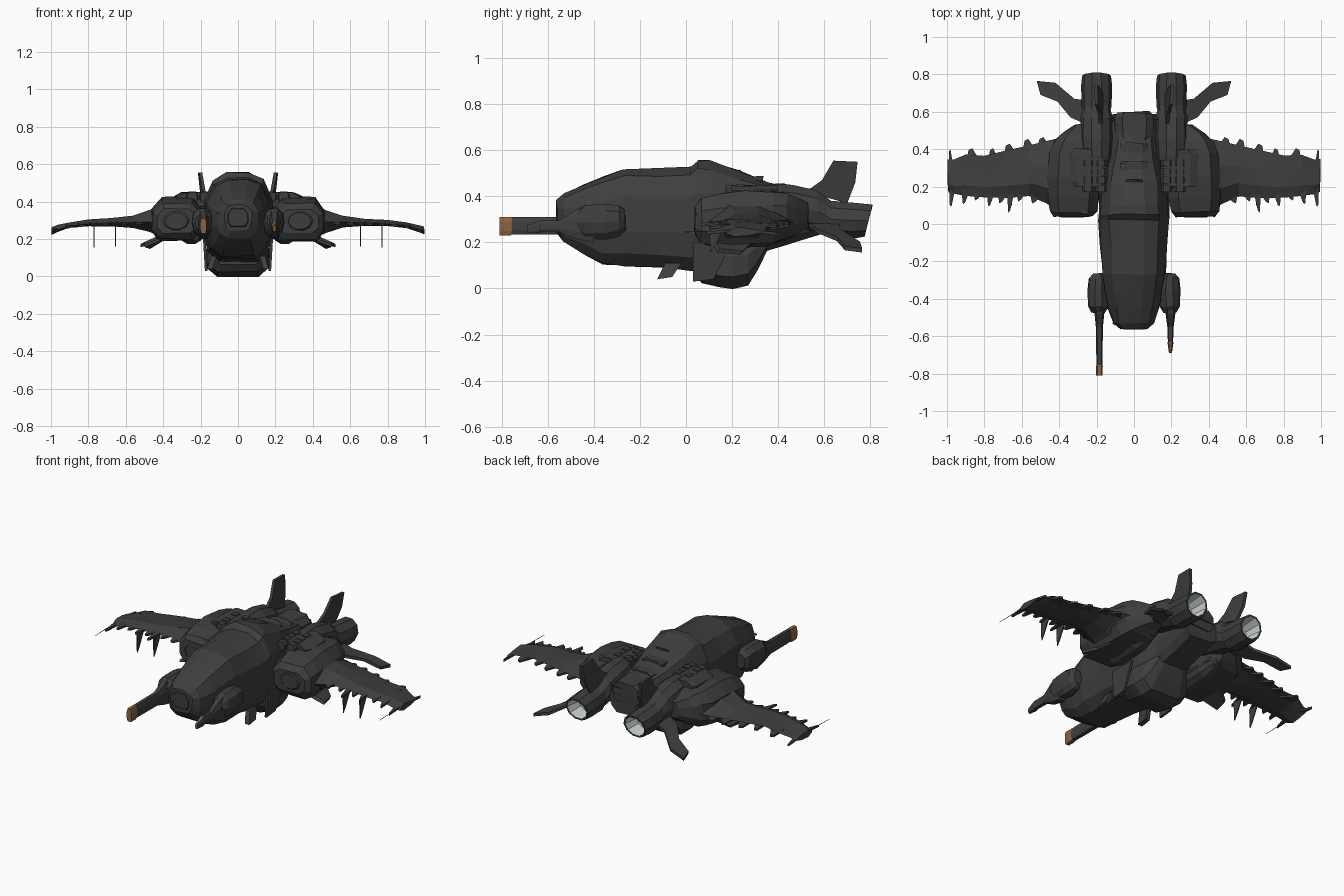
import bpy, bmesh, math, random
from mathutils import Vector

random.seed(4)


def mat(name, rgb):
    m = bpy.data.materials.new(name)
    m.diffuse_color = (*rgb, 1)
    return m


HULL = mat("dark_hull_grey", (0.048, 0.048, 0.048))
BROWN = mat("burnt_brown", (0.25, 0.125, 0.055))
PALE = mat("pale_exhaust", (0.62, 0.67, 0.67))


def finish(name, bm, mats=(HULL,)):
    bmesh.ops.recalc_face_normals(bm, faces=bm.faces)
    me = bpy.data.meshes.new(name)
    bm.to_mesh(me)
    bm.free()
    for m in mats:
        me.materials.append(m)
    ob = bpy.data.objects.new(name, me)
    bpy.context.collection.objects.link(ob)
    return ob


def skin(name, rings, mats=(HULL,), rule=None, jitter=0.0):
    """Skin a list of equal-length point rings and cap both ends; rule(ring, side) picks the colour."""
    bm = bmesh.new()
    vs = [[bm.verts.new(Vector(p) + Vector([random.uniform(-jitter, jitter) for _ in range(3)]))
           for p in r] for r in rings]
    n = len(vs[0])
    for k, (a, b) in enumerate(zip(vs, vs[1:])):
        for i in range(n):
            f = bm.faces.new((a[i], a[(i + 1) % n], b[(i + 1) % n], b[i]))
            f.material_index = rule(k, i) if rule else 0
    bm.faces.new(vs[0])
    bm.faces.new(vs[-1]).material_index = rule(len(vs) - 2, 7) if rule else 0
    return finish(name, bm, mats)


HULL_SHAPE = [(.3, 1), (.7, .92), (.97, .7), (1, .35), (.86, .13), (.55, 0)]
ROUND = [(math.sin(a), .5 + .5 * math.cos(a)) for a in [math.pi * (i + .5) / 5 for i in range(5)]]
BOXY = [(.62, 1), (1, .72), (1, .25), (.7, 0)]


def loft(name, secs, shape, cx=0.0, **kw):
    """Sections along y: (y, bottom z, top z, half width, optional x shift, optional slant)."""
    rings = []
    for y, z0, z1, w, *more in secs:
        dx, slant = (more + [0, 0])[:2]
        half = [(w * u, y + slant * (v - 1), z0 + (z1 - z0) * v) for u, v in shape]
        ring = half + [(-u, yy, z) for u, yy, z in reversed(half)]
        rings.append([(cx + dx + u, yy, z) for u, yy, z in ring])
    return skin(name, rings, **kw)


def plate(name, pts, offset, **kw):
    """Thin solid from a polygon and a thickness vector."""
    o = Vector(offset) / 2
    return skin(name, [[Vector(p) - o for p in pts], [Vector(p) + o for p in pts]], **kw)


def box(name, c, size, **kw):
    x, y, z = c
    a, b, d = (s / 2 for s in size)
    return loft(name, [(y - b, z - d, z + d, a * .85), (y - b * .7, z - d, z + d, a),
                       (y + b * .7, z - d, z + d, a), (y + b, z - d, z + d, a * .85)], BOXY, x, **kw)


# Fuselage with blunt nose and humped back
loft("fuselage", [
    (-.56, .245, .385, .075), (-.53, .205, .41, .11), (-.44, .15, .455, .14),
    (-.36, .108, .485, .155), (-.27, .10, .52, .17), (-.12, .095, .52, .178),
    (.02, .08, .525, .19), (.05, .08, .555, .19), (.10, .08, .553, .185),
    (.23, .10, .51, .17), (.35, .165, .46, .14), (.45, .19, .44, .125),
    (.585, .24, .40, .12)], HULL_SHAPE, jitter=.005)
loft("nose_plate", [(-.565, .27, .36, .05), (-.55, .26, .375, .065)], BOXY)

# Belly pod and tail block
loft("belly_pod", [(.04, .06, .2, .14), (.07, .025, .2, .16), (.15, .006, .2, .168),
                   (.20, 0, .2, .17), (.27, .015, .2, .155), (.31, .08, .22, .13),
                   (.35, .16, .25, .1)], [(.8, 1), (1, .7), (1, .25), (.65, 0)], jitter=.003)
box("tail_block", (0, .52, .37), (.2, .15, .13), jitter=.006)
plate("tail_arch", [(-.13, .55, .36), (-.08, .595, .38), (.08, .605, .38), (.13, .56, .36)], (0, 0, .04))
for i, y in enumerate((.2, .3, .4)):
    box("spine_panel", (0, y, .49 - .03 * i), (.15, .07, .05), jitter=.004)

# Thin burnt streaks on the nose cheek and the shoulder front
plate("nose_streak", [(-.115, -.53, .335), (-.098, -.541, .337), (-.098, -.541, .345),
                      (-.115, -.53, .343)], (.003, .006, 0), mats=(BROWN,))
plate("shoulder_streak", [(-.28, .06, .384), (-.245, .06, .386), (-.245, .06, .393),
                          (-.28, .06, .391)], (0, .008, 0), mats=(BROWN,))

# Nose guns: left barrel is longer with a burnt muzzle, right is burnt on its top and inner side
for x, tip, t, burn in ((-.185, -.81, .016, .055), (.195, -.69, .014, .06)):
    s = 1 if x > 0 else -1
    left = x < 0
    z0, z1 = (.235, .31) if left else (.245, .295)
    loft("nose_gun", [(-.40, .2, .36, .03), (-.48, .215, .34, .026), (-.55, z0, z1, t + .003),
                      (tip + burn, z0, z1, t), (tip + burn - .005, z0 - .005, z1, t + .002),
                      (tip, z0 - .005, z1 if left else z1 - .022, t + .001 if left else .008)],
         BOXY, x, mats=(HULL, BROWN),
         rule=(lambda k, i: int(k >= 3)) if left else (lambda k, i: int(k >= 3 and i in (6, 7))))
    # Gun mount blister
    loft("gun_blister", [(-.475, .24, .34, .035), (-.44, .21, .365, .055), (-.35, .205, .37, .062),
                         (-.29, .225, .365, .055), (-.265, .25, .34, .03)], ROUND, s * .19,
         jitter=.004)

WING = [(.40, .06, .46, .20, .39), (.47, .11, .445, .235, .355), (.56, .15, .42, .26, .325),
        (.68, .14, .395, .27, .31), (.80, .14, .365, .27, .302), (.90, .15, .37, .26, .29),
        (.965, .16, .345, .235, .275), (.995, .17, .345, .225, .265)]
FRONT_TEETH = [(.52, .11, .05), (.60, .12, .04), (.66, .06, .025), (.70, .11, .04), (.765, .095, .03),
               (.83, .125, .04), (.90, .105, .03), (.972, .09, .02)]
REAR_TEETH = [(.48, .455, .05), (.56, .445, .05), (.66, .42, .05), (.75, .395, .04),
              (.86, .395, .05), (.98, .39, .016)]


def wing_at(x):
    """Interpolated wing section at distance x."""
    for a, b in zip(WING, WING[1:]):
        if a[0] <= x <= b[0]:
            t = (x - a[0]) / (b[0] - a[0])
            return [p + (q - p) * t for p, q in zip(a, b)]
    return WING[-1]


for s in (1, -1):
    # Wing
    rings = []
    for x, y0, y1, z0, z1 in WING:
        c, m = y1 - y0, z0 + (z1 - z0) * .5
        rings.append([(s * x, y0, m - .004), (s * x, y0 + .25 * c, z1), (s * x, y0 + .6 * c, z1 - .005),
                      (s * x, y1, m + .004), (s * x, y0 + .6 * c, z0 + .004), (s * x, y0 + .25 * c, z0)])
    skin("wing", rings, jitter=.003)
    # Torn feather-like edge plates
    for teeth, front in ((FRONT_TEETH, True), (REAR_TEETH, False)):
        for x, y, w in teeth:
            _, y0, y1, z0, z1 = wing_at(x)
            z = (z0 + z1) / 2
            base = y0 + .05 if front else y1 - .05
            plate("wing_edge_feather",
                  [(s * (x - w), base, z), (s * min(x + w * .8, .995), base, z),
                   (s * (x + w * .5), y, z - .012), (s * (x + w * .1), y + .01, z - .012)],
                  (0, 0, .012))
    # Wing tip aerial
    plate("tip_aerial", [(s * .984, -.01, .245), (s * .986, .2, .25), (s * .982, .2, .25)], (0, 0, .003))
    # Hanging pylons
    for x, z in ((.655, .16), (.77, .155)):
        plate("pylon", [(s * x, .1, .275), (s * x, .17, .275), (s * x, .125, z + .03),
                        (s * x, .105, z)], (.006, 0, 0))
    plate("under_fin", [(s * .38, .12, .21), (s * .38, .3, .21), (s * .47, .24, .155),
                        (s * .50, .14, .165)], (0, .012, .016))

    # Shoulder nacelle with intake and lower duct
    loft("shoulder_nacelle", [
        (.04, .23, .36, .105), (.065, .20, .39, .128), (.14, .19, .41, .138),
        (.25, .19, .425, .138), (.38, .2, .42, .125), (.44, .215, .41, .115, -s * .015),
        (.485, .24, .39, .085, -s * .03), (.53, .27, .37, .05, -s * .06)],
        BOXY, s * .325, jitter=.005)
    loft("intake_lip", [(.035, .25, .34, .06), (.05, .235, .36, .08)], ROUND, s * .33)
    loft("lower_duct", [(.08, .19, .25, .05), (.14, .17, .28, .065), (.34, .18, .28, .06),
                        (.46, .22, .28, .035)], ROUND, s * .25)
    # Shoulder deck: stacked vent blocks
    box("shoulder_deck", (s * .24, .3, .41), (.2, .2, .075), jitter=.004)
    for i, y in enumerate((.19, .235, .28, .325)):
        for x in (.175, .245):
            box("vent_block", (s * x, y, .425 + .004 * (i % 2)), (.06, .036, .05))

    # Rear engine with slanted hollow nozzle, pale inside
    loft("rear_engine", [
        (.30, .33, .44, .055), (.36, .30, .455, .08), (.46, .265, .455, .09),
        (.57, .24, .43, .086), (.61, .225, .40, .075), (.63, .215, .385, .08),
        (.74, .215, .375, .083), (.81, .222, .368, .077, 0, .035),
        (.81, .232, .358, .066, 0, .035), (.69, .245, .345, .055)],
        ROUND, s * .2, mats=(HULL, PALE), rule=lambda k, i: int(k >= 8))
    # Upright tail fin
    plate("tail_fin", [(s * .175, .52, .42), (s * .185, .59, .47), (s * .2, .64, .555),
                       (s * .205, .745, .55), (s * .195, .735, .46), (s * .175, .70, .37)],
          (.018, 0, 0))
    # Drooping side fin
    plate("side_fin", [(s * .25, .53, .28), (s * .34, .57, .25), (s * .41, .655, .215),
                       (s * .50, .69, .175), (s * .52, .765, .165), (s * .42, .755, .195),
                       (s * .32, .67, .25), (s * .25, .66, .28)], (0, 0, .018))
    # Belly side plates and hooked feet
    plate("belly_plate", [(s * .17, .03, .03), (s * .18, .03, .2), (s * .18, .2, .2),
                          (s * .17, .12, .04)], (.014, 0, 0))
    plate("belly_hook", [(s * .13, -.02, .11), (s * .13, -.09, .11), (s * .15, -.125, .04),
                         (s * .15, -.06, .05)], (.03, 0, 0))
